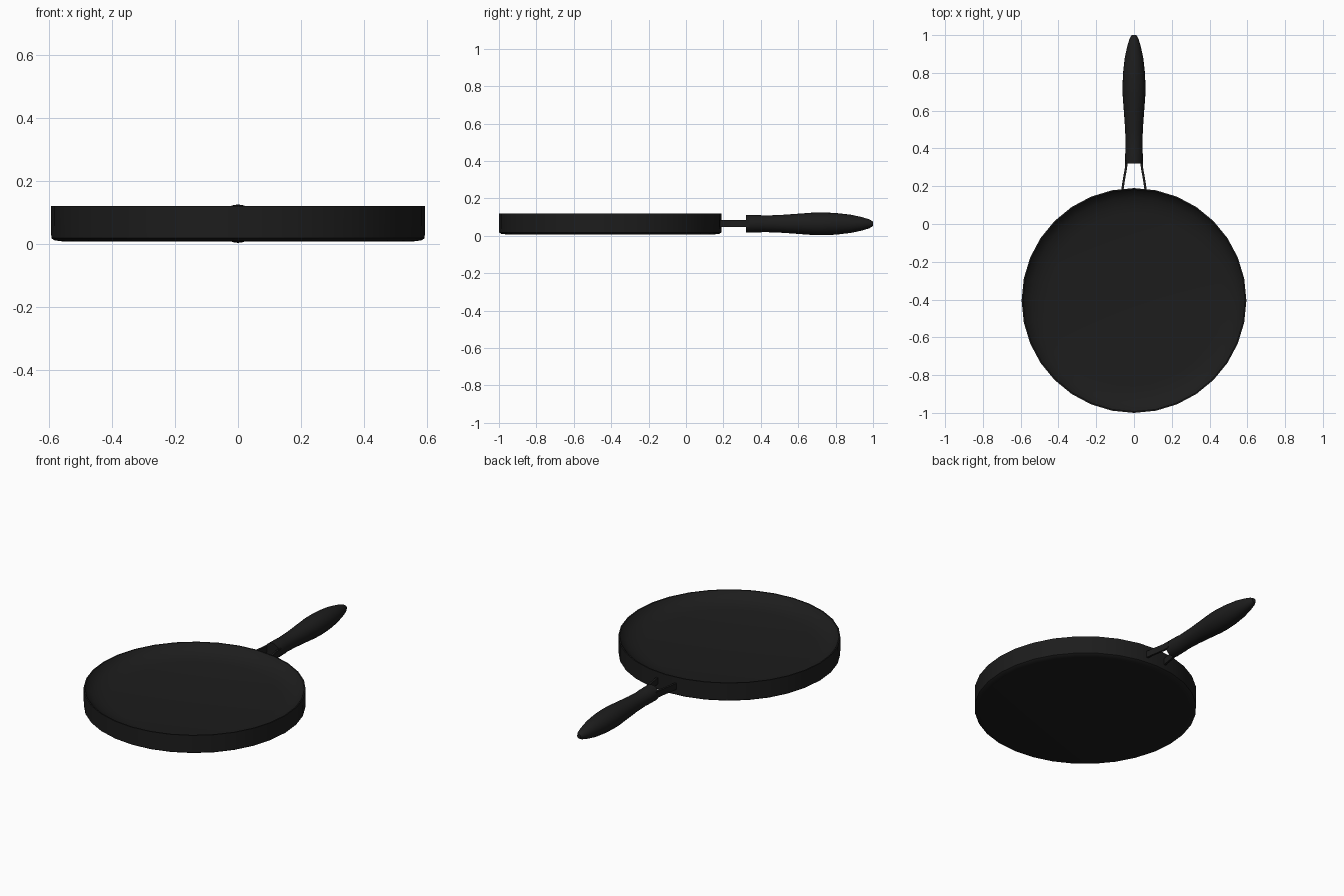
import bpy, bmesh, math
from mathutils import Matrix, Vector

if "Cube" in bpy.data.objects:
    bpy.data.objects.remove(bpy.data.objects["Cube"])

black = bpy.data.materials.new("matte black")
black.diffuse_color = (0.012, 0.012, 0.012, 1)
black.use_nodes = True
black.node_tree.nodes["Principled BSDF"].inputs["Base Color"].default_value = black.diffuse_color


def finish(bm, name, angle=35):
    bmesh.ops.remove_doubles(bm, verts=bm.verts, dist=1e-5)
    bmesh.ops.recalc_face_normals(bm, faces=bm.faces)
    me = bpy.data.meshes.new(name)
    bm.to_mesh(me)
    bm.free()
    me.materials.append(black)
    ob = bpy.data.objects.new(name, me)
    bpy.context.collection.objects.link(ob)
    bpy.ops.object.select_all(action='DESELECT')
    ob.select_set(True)
    bpy.context.view_layer.objects.active = ob
    bpy.ops.object.shade_smooth_by_angle(angle=math.radians(angle))
    return ob


def lathe(name, profile, sides, matrix):
    """Spin (radius, height) points around z; both ends are capped."""
    bm = bmesh.new()
    rings = [[bm.verts.new((r * math.cos(2 * math.pi * i / sides),
                            r * math.sin(2 * math.pi * i / sides), h))
              for i in range(sides)] for r, h in profile]
    for a, b in zip(rings, rings[1:]):
        for i in range(sides):
            j = (i + 1) % sides
            bm.faces.new((a[i], a[j], b[j], b[i]))
    bm.faces.new(rings[0])
    bm.faces.new(rings[-1])
    bm.transform(matrix)
    return finish(bm, name)


# Pan: flat base, upright outer wall, thin rim, inside sloping gently to the floor
lathe("pan", [(0.560, 0.008), (0.584, 0.011), (0.594, 0.018), (0.595, 0.12),
              (0.588, 0.12), (0.575, 0.102), (0.545, 0.083), (0.505, 0.070),
              (0.455, 0.062)],
      32, Matrix.Translation((0, -0.405, 0)))

# Handle: round grip swelling towards the back, with a blunt tip
lathe("handle", [(0.047, 0.32), (0.046, 0.40), (0.044, 0.41), (0.047, 0.50),
                 (0.054, 0.60), (0.060, 0.68), (0.061, 0.73), (0.058, 0.80),
                 (0.049, 0.88), (0.036, 0.94), (0.024, 0.98), (0.012, 1.0)],
      24, Matrix.Translation((0, 0, 0.064)) @ Matrix.Rotation(-math.pi / 2, 4, 'X'))

# Two flat metal straps joining the pan to the handle
bm = bmesh.new()
path = [(0.062, 0.175), (0.055, 0.225), (0.042, 0.30), (0.040, 0.34)]
for s in (1, -1):
    rings = [[bm.verts.new((s * (x + dx), y, z)) for dx, z in
              ((-0.006, 0.048), (0.006, 0.048), (0.006, 0.085), (-0.006, 0.085))]
             for x, y in path]
    for a, b in zip(rings, rings[1:]):
        for i in range(4):
            j = (i + 1) % 4
            bm.faces.new((a[i], a[j], b[j], b[i]))
    bm.faces.new(rings[0])
    bm.faces.new(rings[-1])
finish(bm, "handle_straps")
